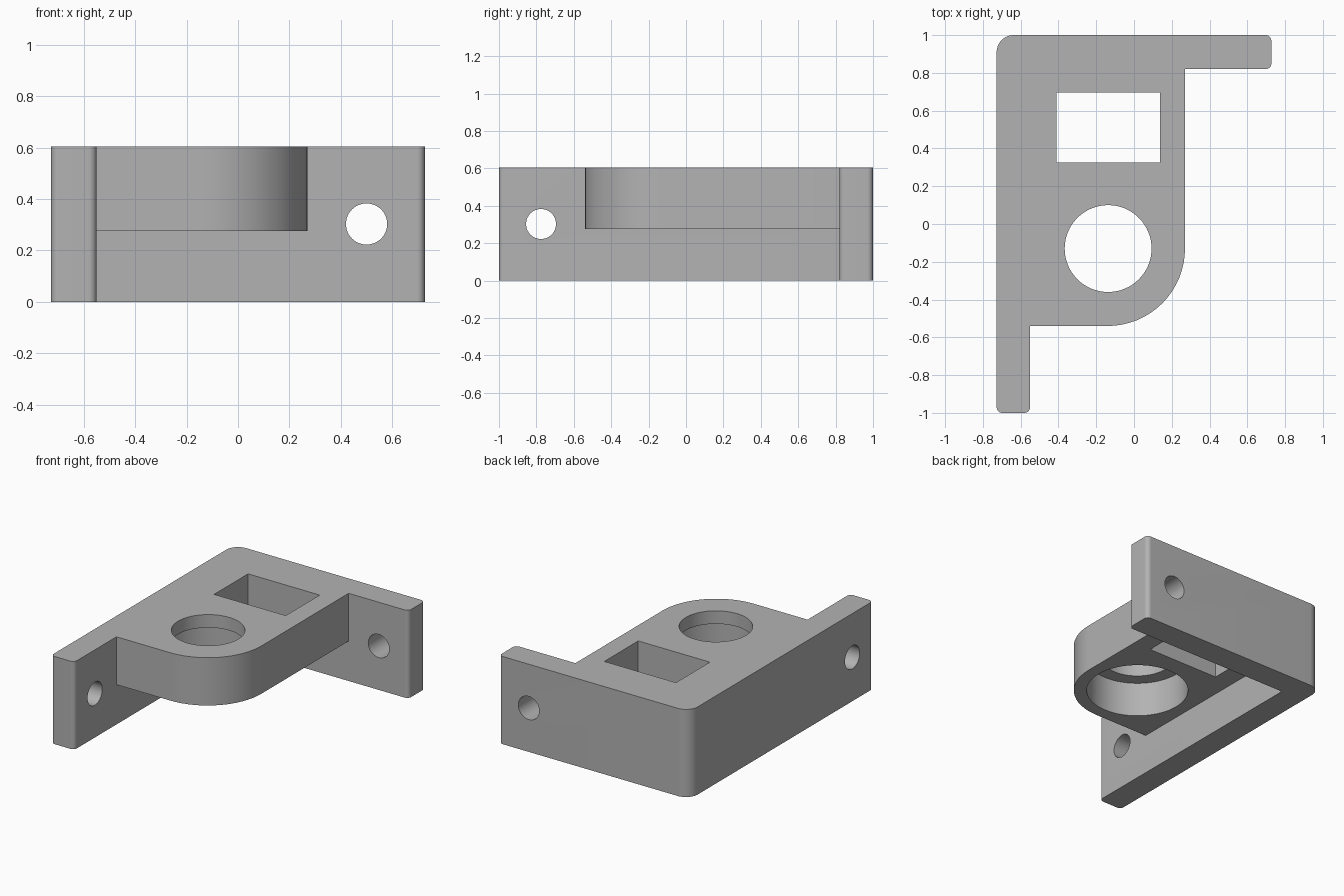
import bpy, bmesh, math
from mathutils import Vector

if "Cube" in bpy.data.objects:
    bpy.data.objects.remove(bpy.data.objects["Cube"], do_unlink=True)

grey = bpy.data.materials.new("bracket grey")
grey.use_nodes = True
grey.diffuse_color = (0.45, 0.45, 0.45, 1)
grey.node_tree.nodes["Principled BSDF"].inputs["Base Color"].default_value = grey.diffuse_color

HEIGHT, SHELF = 0.605, 0.275
RIGHT, LEFT, BACK = 0.727, -0.727, 1.0
WALL_X, WALL_Y = -0.55, 0.82      # inner faces of the two walls
BORE = (-0.137, -0.13)


def outline(corners, steps=16):
    """Round the corners (x, y, radius) of a counter-clockwise outline."""
    points = []
    for i, (x, y, r) in enumerate(corners):
        here = Vector((x, y))
        if r == 0:
            points.append(here)
            continue
        a = (Vector(corners[i - 1][:2]) - here).normalized()
        b = (Vector(corners[(i + 1) % len(corners)][:2]) - here).normalized()
        centre = here + (a + b) * r
        for k in range(steps + 1):
            t = k / steps * math.pi / 2
            points.append(centre - b * r * math.cos(t) - a * r * math.sin(t))
    return points


def prism(name, corners, low, high):
    bm = bmesh.new()
    face = bm.faces.new([bm.verts.new((p.x, p.y, low)) for p in outline(corners)])
    grown = bmesh.ops.extrude_face_region(bm, geom=[face])["geom"]
    top = [v for v in grown if isinstance(v, bmesh.types.BMVert)]
    bmesh.ops.translate(bm, verts=top, vec=(0, 0, high - low))
    bmesh.ops.recalc_face_normals(bm, faces=bm.faces)
    mesh = bpy.data.meshes.new(name)
    bm.to_mesh(mesh)
    bm.free()
    mesh.materials.append(grey)
    obj = bpy.data.objects.new(name, mesh)
    bpy.context.collection.objects.link(obj)
    return obj


def cylinder(name, radius, depth, location, rotation=(0, 0, 0)):
    bpy.ops.mesh.primitive_cylinder_add(vertices=64, radius=radius, depth=depth,
                                        location=location, rotation=rotation)
    obj = bpy.context.object
    obj.name = name
    obj.data.materials.append(grey)
    return obj


def combine(target, tool, operation):
    bpy.context.view_layer.objects.active = target
    mod = target.modifiers.new(tool.name, "BOOLEAN")
    mod.operation, mod.solver, mod.object = operation, "EXACT", tool
    bpy.ops.object.modifier_apply(modifier=mod.name)
    bpy.data.objects.remove(tool, do_unlink=True)


# L-shaped pair of full-height walls
bracket = prism("corner_bracket", [
    (LEFT, -BACK, 0.03), (WALL_X, -BACK, 0.03), (WALL_X, WALL_Y, 0),
    (RIGHT, WALL_Y, 0.03), (RIGHT, BACK, 0.03), (LEFT, BACK, 0.09)], 0, HEIGHT)

# Raised shelf with one large rounded corner
shelf = prism("shelf", [
    (-0.64, -0.54, 0), (0.27, -0.54, 0.41), (0.27, 0.91, 0), (-0.64, 0.91, 0)],
    SHELF, HEIGHT)
combine(bracket, shelf, "UNION")

# Rectangular window through the shelf
window = prism("window_cutter", [
    (-0.41, 0.325, 0), (0.137, 0.325, 0), (0.137, 0.695, 0), (-0.41, 0.695, 0)], 0.1, 0.8)
combine(bracket, window, "DIFFERENCE")

# Round bore with a wider recess from below, then the screw holes
lip = 0.09
combine(bracket, cylinder("bore_cutter", 0.23, 1, (*BORE, 0.5)), "DIFFERENCE")
combine(bracket, cylinder("recess_cutter", 0.325, 0.4, (*BORE, HEIGHT - lip - 0.2)), "DIFFERENCE")
combine(bracket, cylinder("back_screw_cutter", 0.08, 0.5, (0.5, 0.91, 0.303),
                          (math.pi / 2, 0, 0)), "DIFFERENCE")
combine(bracket, cylinder("side_screw_cutter", 0.08, 0.5, (-0.64, -0.775, 0.303),
                          (0, math.pi / 2, 0)), "DIFFERENCE")

# Smooth the rounds, keep the edges crisp
bpy.ops.object.select_all(action="DESELECT")
bracket.select_set(True)
bpy.context.view_layer.objects.active = bracket
bpy.ops.object.shade_smooth_by_angle(angle=math.radians(30))
